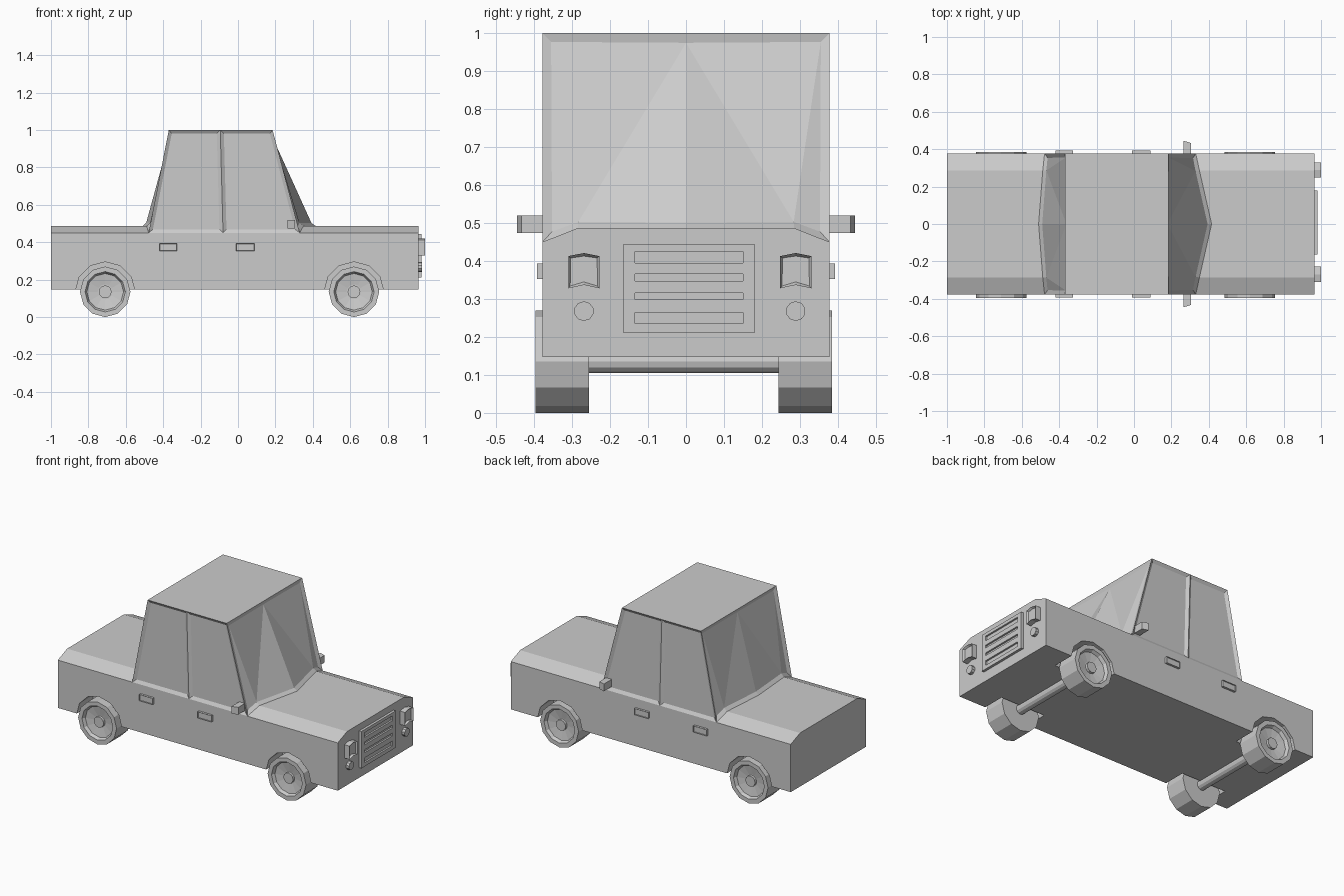
import bpy, bmesh
from math import sin, cos, pi
from mathutils import Vector

if "Cube" in bpy.data.objects:
    bpy.data.objects.remove(bpy.data.objects["Cube"])


def finish(bm, name):
    bmesh.ops.recalc_face_normals(bm, faces=bm.faces)
    me = bpy.data.meshes.new(name)
    bm.to_mesh(me)
    bm.free()
    ob = bpy.data.objects.new(name, me)
    bpy.context.collection.objects.link(ob)
    return ob


def prism(name, pts, a, b, recess=None):
    """Closed (y, z) outline extruded from x=a to x=b; recess=(thickness, depth) on the b face."""
    bm = bmesh.new()
    f = bm.faces.new([bm.verts.new((a, y, z)) for y, z in pts])
    r = bmesh.ops.extrude_face_region(bm, geom=[f])
    for v in r["geom"]:
        if isinstance(v, bmesh.types.BMVert):
            v.co.x = b
    bmesh.ops.recalc_face_normals(bm, faces=bm.faces)
    if recess:
        cap = [f for f in bm.faces if f.normal.x > 0.99]
        bmesh.ops.inset_region(bm, faces=cap, thickness=recess[0], depth=-recess[1])
    return finish(bm, name)


def box(name, x, y, z, recess_side=0):
    bm = bmesh.new()
    bmesh.ops.create_cube(bm, size=1)
    for v in bm.verts:
        v.co = Vector([(r[0] + r[1]) / 2 + c * (r[1] - r[0]) for c, r in zip(v.co, (x, y, z))])
    if recess_side:
        face = [f for f in bm.faces if f.normal.y * recess_side > 0.9]
        bmesh.ops.inset_region(bm, faces=face, thickness=0.004, depth=-0.004)
    return finish(bm, name)


def lathe(name, prof, cx, cz, side=1, n=12, dy=0.0):
    """Revolve (radius, y) points around an axis along y."""
    bm = bmesh.new()
    rings = []
    for r, y in prof:
        rings.append([bm.verts.new((cx + r * cos(2 * pi * i / n), side * y + dy,
                                    cz + r * sin(2 * pi * i / n))) for i in range(n)])
    for p, q in zip(rings, rings[1:]):
        for i in range(n):
            bm.faces.new((p[i], p[(i + 1) % n], q[(i + 1) % n], q[i]))
    bm.faces.new(rings[0])
    bm.faces.new(rings[-1])
    return finish(bm, name)


# Lower body: chamfered section swept along the length
body = prism("body", [(-.378, .147), (.378, .147), (.378, .45), (.285, .487),
                      (-.285, .487), (-.378, .45)], -1.0, .965)

# Wheels, axles and wheel arches
wheel = [(.135, .25), (.135, .39), (.108, .39), (.098, .37), (.04, .36), (.034, .36), (.034, .376)]
for end, cx in (("rear", -.71), ("front", .62)):
    lathe(end + "_axle", [(.03, -.26), (.03, .26)], cx, .135)
    for s, lr in ((1, "left"), (-1, "right")):
        lathe(f"{end}_{lr}_wheel", wheel, cx, .135, s, dy=-.006)
        cutter = lathe(f"{end}_{lr}_arch_cutter", [(.16, .235), (.16, .5)], cx, .135, s)
        cutter.hide_render = True
        cutter.hide_set(True)
        m = body.modifiers.new("arch", "BOOLEAN")
        m.operation, m.object, m.solver = "DIFFERENCE", cutter, "EXACT"

# Cabin: tapered, with bowed front and rear glass
bm = bmesh.new()
W = .378
ys = (-W, -.285, 0, .285, W)
zs = (.45, .487, .487, .487, .45)
ends = {}
for key, top_x, base_x in (("front", .185, (.33, .35, .415, .35, .33)),
                           ("rear", -.37, (-.478, -.488, -.51, -.488, -.478))):
    base = [bm.verts.new(c) for c in zip(base_x, ys, zs)]
    top = [bm.verts.new((top_x, y, 1.0)) for y in (-W, 0, W)]
    ends[key] = base, top
(fb, ft), (rb, rt) = ends["front"], ends["rear"]
pb = [bm.verts.new((-.08, s * W, .45)) for s in (-1, 1)]
pt = [bm.verts.new((-.095, s * W, 1.0)) for s in (-1, 1)]
glass = []
for b, t in ends.values():
    glass.append([bm.faces.new(f) for f in (
        (t[0], b[0], b[1]), (t[0], b[1], t[1]), (t[1], b[1], b[2]),
        (t[1], b[2], b[3]), (t[1], b[3], t[2]), (t[2], b[3], b[4]))])
windows = []
for i, j, k in ((0, 0, 0), (1, 4, 2)):
    windows.append(bm.faces.new((rb[j], pb[i], pt[i], rt[k])))
    windows.append(bm.faces.new((pb[i], fb[j], ft[k], pt[i])))
bm.faces.new((rt[0], pt[0], ft[0], ft[1], ft[2], pt[1], rt[2], rt[1]))
bm.faces.new(rb[::-1] + [pb[0]] + fb + [pb[1]])
bmesh.ops.recalc_face_normals(bm, faces=bm.faces)
for g in glass:
    bmesh.ops.inset_region(bm, faces=g, thickness=.022, depth=-.014, use_even_offset=True)
bmesh.ops.inset_individual(bm, faces=windows, thickness=.019, depth=-.012, use_even_offset=True)
finish(bm, "cabin")

# Door handles and mirrors on both sides
for s, lr in ((1, "left"), (-1, "right")):
    y = sorted((s * .37, s * .392))
    box(f"{lr}_rear_handle", (-.42, -.325), y, (.353, .393), s)
    box(f"{lr}_front_handle", (-.01, .088), y, (.353, .393), s)
    mirror = box(f"{lr}_mirror", (.265, .305), sorted((s * .36, s * .445)), (.474, .52))
    for v in mirror.data.vertices:
        if abs(v.co.y) > .4 and v.co.x > .29:
            v.co.y -= s * .012

# Grille: backing plate, side posts and rails leaving four slots
C = .008
box("grille_back", (.95, .97), (C - .165, C + .165), (.215, .44))
for s in (-1, 1):
    box("grille_post", (.95, .981), sorted((C + s * .142, C + s * .172)), (.211, .445))
for lo, hi in ((.211, .235), (.265, .298), (.316, .348), (.366, .395), (.425, .445)):
    box("grille_rail", (.95, .981), (C - .142, C + .142), (lo, hi))

# Headlights and round lamps
for s, lr in ((1, "left"), (-1, "right")):
    c = .01 + s * .279
    prism(lr + "_headlight", [(c - .041, .328), (c, .337), (c + .041, .328),
                              (c + .041, .413), (c, .421), (c - .041, .413)], .95, 1.0, (.008, .012))
    prism(lr + "_lamp", [(c + .026 * cos(pi * (i + .5) / 5), .268 + .026 * sin(pi * (i + .5) / 5))
                         for i in range(10)], .95, .985)
